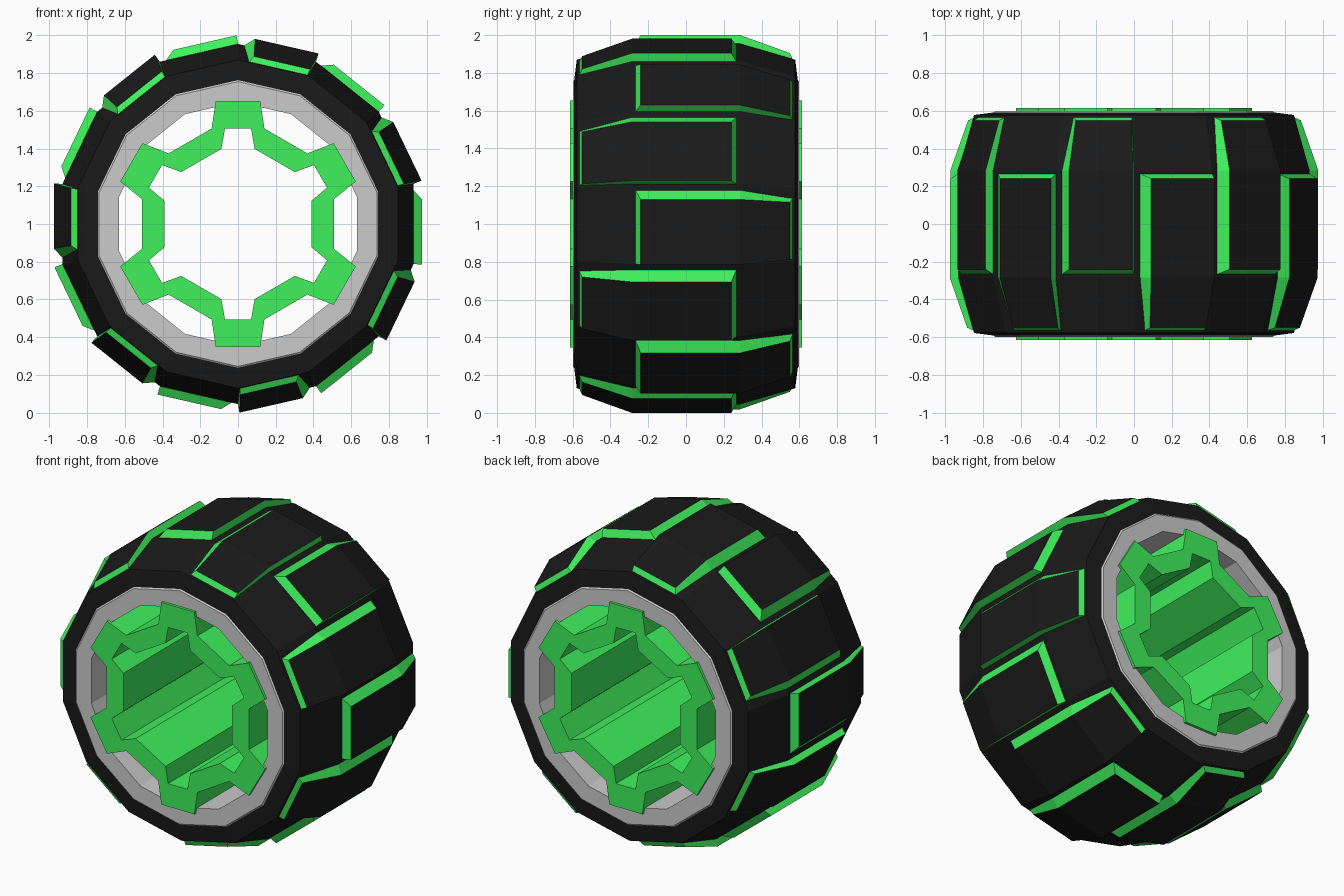
import bpy, bmesh, math
from mathutils import Vector

if "Cube" in bpy.data.objects:
    bpy.data.objects.remove(bpy.data.objects["Cube"])

SIDES = 14
STEP = 2 * math.pi / SIDES


def material(name, rgb):
    m = bpy.data.materials.new(name)
    m.diffuse_color = (*rgb, 1)
    m.use_nodes = True
    m.node_tree.nodes["Principled BSDF"].inputs["Base Color"].default_value = m.diffuse_color
    return m


BLACK = material("rubber_black", (0.01, 0.01, 0.01))
GREEN = material("bright_green", (0.05, 0.88, 0.11))


def finish(name, bm, mats=()):
    bmesh.ops.recalc_face_normals(bm, faces=bm.faces)
    me = bpy.data.meshes.new(name)
    bm.to_mesh(me)
    bm.free()
    for m in mats:
        me.materials.append(m)
    ob = bpy.data.objects.new(name, me)
    bpy.context.collection.objects.link(ob)
    return ob


def polar(r, a, y):
    # angle runs clockwise from the top as seen from the front
    return (r * math.sin(a), y, 1 + r * math.cos(a))


def bridge(bm, rings, closed=False):
    n = len(rings[0])
    pairs = list(zip(rings, rings[1:])) + ([(rings[-1], rings[0])] if closed else [])
    for a, b in pairs:
        for i in range(n):
            j = (i + 1) % n
            bm.faces.new((a[i], a[j], b[j], b[i]))


def lathe(name, profile, mats=(), closed=False):
    bm = bmesh.new()
    rings = [[bm.verts.new(polar(r, i * STEP, y)) for i in range(SIDES)] for r, y in profile]
    bridge(bm, rings, closed)
    return finish(name, bm, mats)


# tyre carcass
half = [(0.76, 0.592), (0.87, 0.578), (0.955, 0.285)]
lathe("tyre", half + [(r, -y) for r, y in reversed(half)], [BLACK])

# grey rim tube
lathe("rim", [(0.765, 0.59), (0.755, 0.598), (0.647, 0.598),
              (0.647, -0.598), (0.755, -0.598), (0.765, -0.59)])

# splined hub: six-lobed tube running right through the wheel
OUTER = [(0.525, -15.5), (0.664, -10.2), (0.664, 10.2), (0.525, 15.5)]
INNER = [(0.408, -12.5), (0.51, -7.8), (0.51, 7.8), (0.408, 12.5)]


def star(bm, pts, y):
    return [bm.verts.new(polar(r, math.radians(60 * k + a), y)) for k in range(6) for r, a in pts]


bm = bmesh.new()
bridge(bm, [star(bm, OUTER, -0.615), star(bm, OUTER, 0.615),
            star(bm, INNER, 0.615), star(bm, INNER, -0.615)], closed=True)
finish("hub", bm, [GREEN])

# tread blocks: one per facet, alternating between front and back
# each station: (y, height, t_start, t_end) for the base and for the top
BASE = [(0.27, 0.925, -0.185, 0.212), (-0.285, 0.925, -0.185, 0.212), (-0.568, 0.845, -0.14, 0.183)]
TOP = [(0.24, 0.977, -0.13, 0.215), (-0.285, 0.977, -0.13, 0.215), (-0.55, 0.885, -0.115, 0.19)]

for k in range(SIDES):
    a = (k + 0.5) * STEP
    flip = 1 if k % 2 == 0 else -1
    normal = Vector((math.sin(a), 0, math.cos(a)))
    tangent = Vector((math.cos(a), 0, -math.sin(a)))
    bm = bmesh.new()

    def edge(y, d, t0, t1):
        return [bm.verts.new(Vector((0, flip * y, 1)) + normal * d + tangent * t) for t in (t0, t1)]

    rings = []
    for b, t in zip(BASE, TOP):
        (b0, b1), (t0, t1) = edge(*b), edge(*t)
        rings.append([b0, b1, t1, t0])
    bridge(bm, rings)
    bm.faces.new(rings[0])
    bm.faces.new(rings[-1])
    # black outer faces, green flanks
    crown = {r[i] for r in rings for i in (2, 3)}
    for f in bm.faces:
        f.material_index = 0 if all(v in crown for v in f.verts) else 1
    side = "front" if flip == 1 else "back"
    finish(f"tread_block_{side}_{k // 2 + 1}", bm, [BLACK, GREEN])
